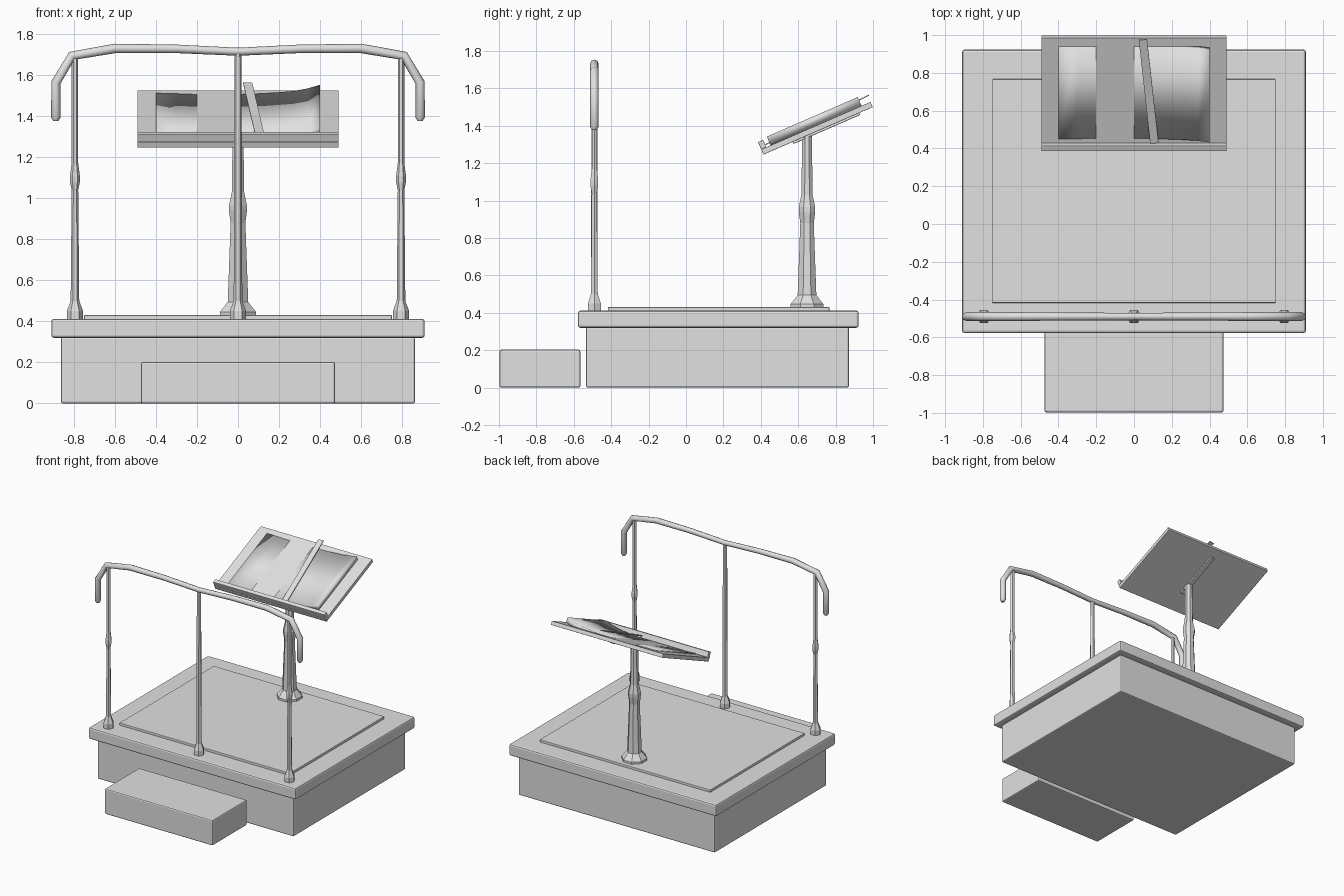
import bpy, bmesh, math
from mathutils import Matrix, Vector

if "Cube" in bpy.data.objects:
    bpy.data.objects.remove(bpy.data.objects["Cube"])

grey = bpy.data.materials.new("light_grey")
grey.diffuse_color = (0.75, 0.75, 0.75, 1)
grey.use_nodes = True
grey.node_tree.nodes["Principled BSDF"].inputs["Base Color"].default_value = grey.diffuse_color


def add(name, bm, matrix=Matrix(), smooth=False):
    bmesh.ops.recalc_face_normals(bm, faces=bm.faces[:])
    for f in bm.faces:
        f.smooth = smooth
    me = bpy.data.meshes.new(name)
    bm.to_mesh(me)
    bm.free()
    me.materials.append(grey)
    ob = bpy.data.objects.new(name, me)
    bpy.context.collection.objects.link(ob)
    ob.matrix_world = matrix
    return ob


def box(name, lo, hi, bevel=0.0, matrix=Matrix()):
    lo, hi = Vector(lo), Vector(hi)
    bm = bmesh.new()
    bmesh.ops.create_cube(bm, size=1)
    for v in bm.verts:
        v.co = (lo + hi) / 2 + v.co * (hi - lo)
    ob = add(name, bm, matrix)
    if bevel:
        m = ob.modifiers.new("bevel", 'BEVEL')
        m.width = bevel
        m.segments = 2
    return ob


def lathe(name, profile, sides, start, x, y):
    # turned post with few sides: profile is (radius, height)
    bm = bmesh.new()
    rings = [[bm.verts.new((r * math.cos(start + i * math.tau / sides),
                            r * math.sin(start + i * math.tau / sides), z))
              for i in range(sides)] for r, z in profile]
    for a, b in zip(rings, rings[1:]):
        for i in range(sides):
            j = (i + 1) % sides
            bm.faces.new((a[i], a[j], b[j], b[i]))
    bm.faces.new(rings[0])
    bm.faces.new(rings[-1])
    return add(name, bm, Matrix.Translation((x, y, 0)))


# podium
box("podium_base", (-.863, -.535, 0), (.863, .872, .325), .01)
box("podium_top", (-.91, -.577, .32), (.91, .923, .412), .012)
box("carpet", (-.75, -.418, .405), (.75, .767, .431), .004)
box("front_step", (-.474, -.997, 0), (.474, -.565, .203), .01)

# railing posts
RY = -.49
foot = [(.04, .405), (.04, .45), (.021, .5)]
for name, x in (("left_post", -.795), ("right_post", .795)):
    lathe(name, foot + [(.016, 1.04), (.024, 1.08), (.024, 1.11), (.016, 1.17), (.016, 1.71)],
          6, 0, x, RY)
lathe("centre_post", foot + [(.017, 1.71)], 6, 0, 0, RY)

# handrail with drooping ends
half = [(.888, 1.378, .55), (.888, 1.395, 1), (.888, 1.565, 1), (.81, 1.695, 1),
        (.6, 1.731, 1), (.3, 1.729, .9)]
path = [(-x, z, r) for x, z, r in half] + [(0, 1.715, .85)] + half[::-1]
cu = bpy.data.curves.new("handrail", 'CURVE')
cu.dimensions = '3D'
cu.bevel_depth = .023
cu.bevel_resolution = 2
cu.use_fill_caps = True
sp = cu.splines.new('POLY')
sp.points.add(len(path) - 1)
for p, (x, z, r) in zip(sp.points, path):
    p.co = (x, RY, z, 1)
    p.radius = r
rail = bpy.data.objects.new("handrail", cu)
bpy.context.collection.objects.link(rail)
cu.materials.append(grey)
bpy.context.view_layer.objects.active = rail
rail.select_set(True)
bpy.ops.object.convert(target='MESH')
bpy.ops.object.shade_smooth_by_angle(angle=math.radians(50))

# music stand column
k = 1 / math.cos(math.pi / 8)
lathe("stand_column", [(r * k, z) for r, z in (
    (.087, .425), (.087, .447), (.05, .495), (.036, .88), (.044, .94), (.044, .965),
    (.03, 1.03), (.026, 1.345))], 8, math.pi / 8, 0, .647)

# tilted desk: local y runs up the slope, local z points out of it
desk = Matrix.Translation((0, .414, 1.246)) @ Matrix.Rotation(math.radians(23.5), 4, 'X')
box("desk_board", (-.49, 0, 0), (.49, .637, .03), .003, desk)
box("desk_lip", (-.49, 0, .03), (.49, .03, .073), .003, desk)
box("desk_bracket", (-.02, .17, -.012), (.02, .56, .005), .004, desk)

# open book: curved slab that sinks into the board left of the middle
tops = [(-.4, .037), (-.3, .034), (-.2, .03), (-.1, .024), (0, .03),
        (.13, .035), (.27, .048), (.34, .062), (.4, .081)]
bm = bmesh.new()
rows = []
for x, n in tops:
    b = max(n - .038, .004)
    rows.append([bm.verts.new((x, y, z)) for y, z in
                 ((.055, n), (.585, n), (.585, b), (.055, b))])
for a, b in zip(rows, rows[1:]):
    for i in range(4):
        j = (i + 1) % 4
        bm.faces.new((a[i], a[j], b[j], b[i]))
bm.faces.new(rows[0])
bm.faces.new(rows[-1])
add("open_book", bm, desk, smooth=True)

# ribbon lying across the book
a, b = Vector((.108, .035, .045)), Vector((.047, .642, .066))
d = b - a
rot = d.to_track_quat('Y', 'Z').to_matrix().to_4x4()
box("ribbon", (-.022, 0, -.003), (.022, d.length, .003), 0,
    desk @ Matrix.Translation(a) @ rot)
